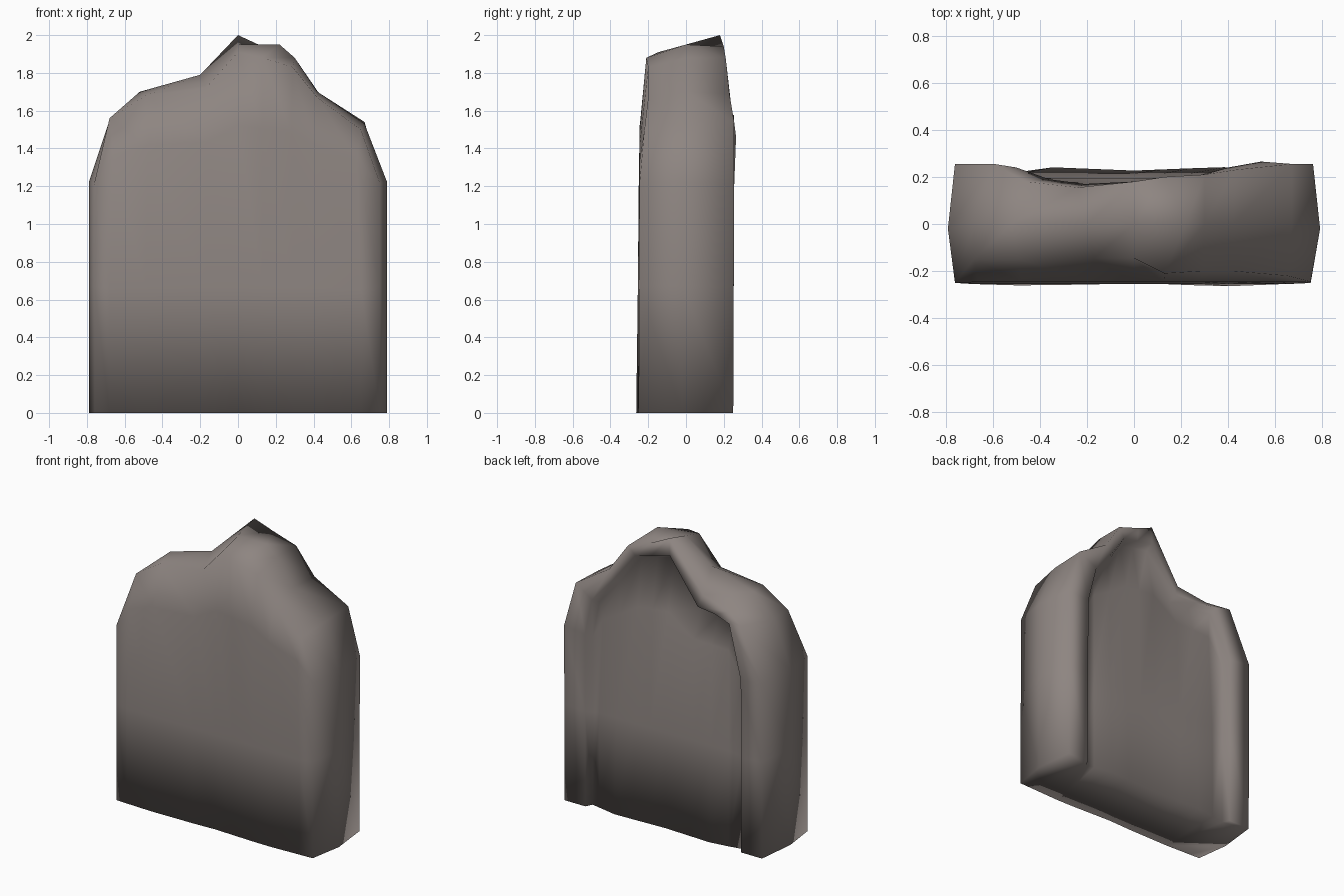
import bpy, bmesh

if "Cube" in bpy.data.objects:
    bpy.data.objects.remove(bpy.data.objects["Cube"])

# Arched outlines, left shoulder to right shoulder (x, y, z), from front to back
FRONT = [(-.76, -.25, 1.22), (-.68, -.15, 1.56), (-.49, -.15, 1.68), (-.17, -.145, 1.72), (0, -.145, 1.91),
         (.13, -.21, 1.88), (.29, -.20, 1.83), (.42, -.20, 1.67), (.65, -.22, 1.50), (.75, -.245, 1.22)]
MIDDLE = [(-.79, -.02, 1.22), (-.68, 0, 1.55), (-.52, 0, 1.70), (-.20, 0, 1.79), (0, 0, 1.95),
          (.22, 0, 1.95), (.30, 0, 1.88), (.42, 0, 1.70), (.67, 0, 1.53), (.79, -.02, 1.22)]
BACK = [(-.76, .255, 1.22), (-.595, .255, 1.575), (-.46, .18, 1.61), (-.24, .155, 1.66), (0, .18, 2.0),
        (.13, .20, 1.94), (.30, .21, 1.88), (.43, .23, 1.69), (.67, .255, 1.54), (.76, .255, 1.22)]
RIM = [(-.60, .255, 1.20), (-.50, .24, 1.56), (-.36, .19, 1.57), (-.21, .17, 1.575), (0, .18, 1.88),
       (.13, .19, 1.85), (.25, .20, 1.82), (.40, .24, 1.62), (.54, .265, 1.46), (.60, .255, 1.20)]
PANEL = [(x * .96, y - .055, z - .03) for x, y, z in RIM]
MID = 0.55

bm = bmesh.new()


def make_ring(points, foot):
    """Outline carried down both sides to the ground."""
    def column(p):
        f = (p[0], foot(p[0], p[1]), 0)
        m = tuple(a + (b - a) * MID for a, b in zip(f, p))
        return [f, m]
    left, right = column(points[0]), column(points[-1])
    co = left + list(points) + right[::-1]
    return [bm.verts.new(c) for c in co]


def fill(ring, foot, mid_y, shoulder_y):
    """Fill an outline with columns of faces; returns the bottom row."""
    top = ring[2:-2]
    shoulders, mids, feet = [top[0]], [ring[1]], [ring[0]]
    for v in top[1:-1]:
        x, y, z = v.co
        feet.append(bm.verts.new((x, foot(x, y), 0)))
        mids.append(bm.verts.new((x, mid_y, 1.2 * MID)))
        shoulders.append(bm.verts.new((x * .97, shoulder_y, 1.2 + (z - 1.2) * .45)))
    shoulders.append(top[-1])
    mids.append(ring[-2])
    feet.append(ring[-1])
    for a, b in ((top, shoulders), (shoulders, mids), (mids, feet)):
        for i in range(len(a) - 1):
            corners = []
            for v in (a[i], a[i + 1], b[i + 1], b[i]):
                if v not in corners:
                    corners.append(v)
            bm.faces.new(corners)
    return feet


def straight(x, y):
    return min(y, .25)


def front_foot(x, y):
    return -.265 + .015 * min(1, abs(abs(x) - .38) / .38)


def panel_foot(x, y):
    d = abs(x) - .38
    return .242 - (.2 * d if d > 0 else -.04 * d)


# Slab body: front face, edge band, raised back rim and sunken back panel
rings = [make_ring(FRONT, front_foot), make_ring(MIDDLE, straight), make_ring(BACK, straight),
         make_ring(RIM, straight), make_ring(PANEL, panel_foot)]
for a, b in zip(rings, rings[1:]):
    for i in range(len(a) - 1):
        bm.faces.new((a[i], a[i + 1], b[i + 1], b[i]))
front_feet = fill(rings[0], front_foot, -.255, -.246)
panel_feet = fill(rings[-1], panel_foot, .215, .195)

# Underside
loop = front_feet + [r[-1] for r in rings[1:-1]] + panel_feet[::-1] + [r[0] for r in rings[-2:0:-1]]
bottom = bm.faces.new(loop)
bmesh.ops.triangulate(bm, faces=[bottom])
bmesh.ops.recalc_face_normals(bm, faces=bm.faces[:])
for f in bm.faces:
    f.smooth = True

mesh = bpy.data.meshes.new("stone_slab")
bm.to_mesh(mesh)
bm.free()
slab = bpy.data.objects.new("stone_slab", mesh)
bpy.context.collection.objects.link(slab)

# Warm grey stone
stone = bpy.data.materials.new("warm grey stone")
stone.diffuse_color = (.27, .235, .22, 1)
stone.use_nodes = True
stone.node_tree.nodes["Principled BSDF"].inputs["Base Color"].default_value = stone.diffuse_color
mesh.materials.append(stone)
